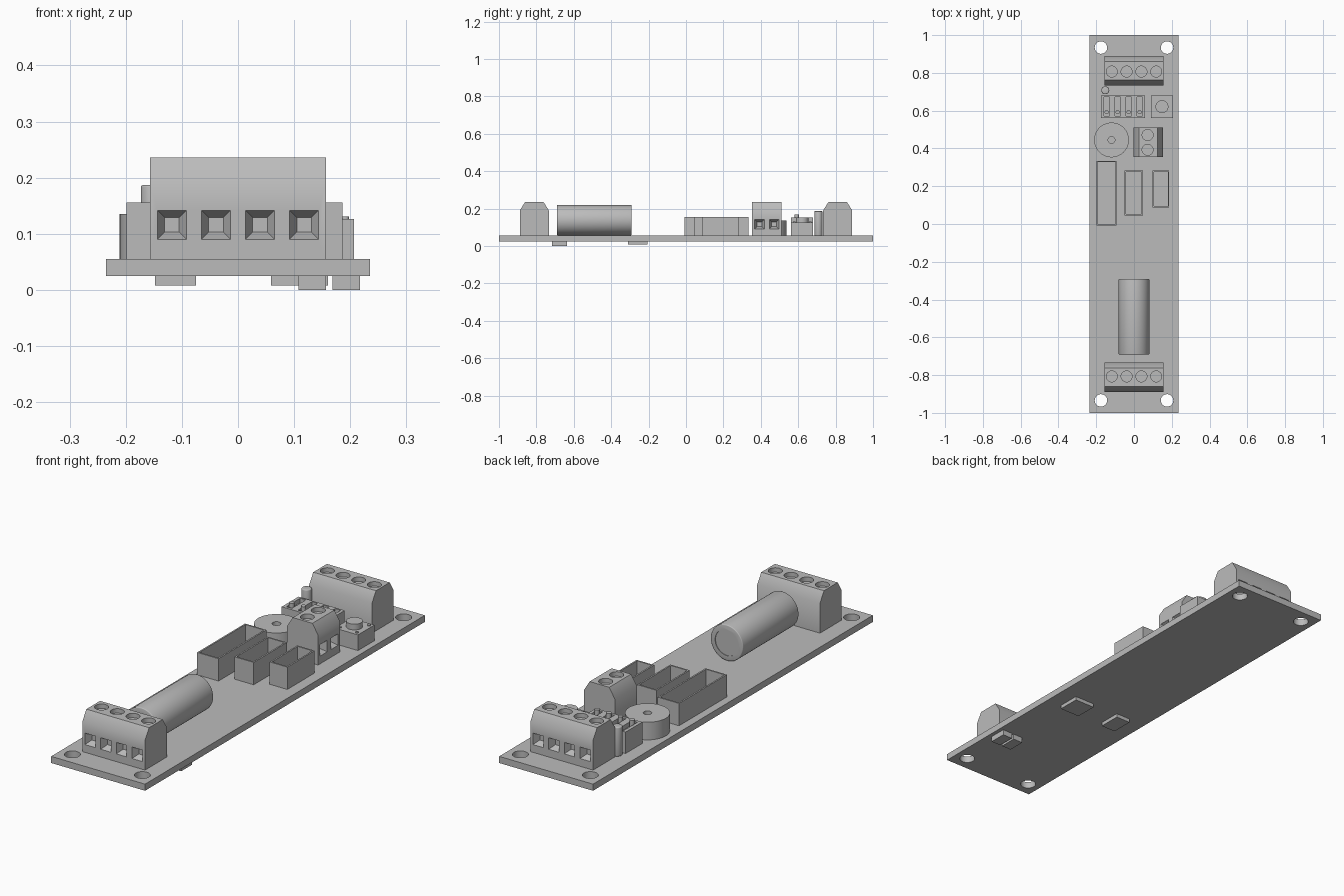
import bpy, bmesh, math
from mathutils import Matrix, Vector

if "Cube" in bpy.data.objects:
    bpy.data.objects.remove(bpy.data.objects["Cube"])

grey = bpy.data.materials.new("plain grey")
grey.use_nodes = True
COLOUR = (0.5, 0.5, 0.5, 1)
grey.diffuse_color = COLOUR
grey.node_tree.nodes["Principled BSDF"].inputs["Base Color"].default_value = COLOUR

BOARD_TOP = 0.055
AXES = {"X": Matrix.Rotation(math.pi / 2, 4, "Y"),
        "Y": Matrix.Rotation(-math.pi / 2, 4, "X"), "Z": Matrix()}


def finish(name, bm):
    bmesh.ops.recalc_face_normals(bm, faces=bm.faces)
    mesh = bpy.data.meshes.new(name)
    bm.to_mesh(mesh)
    bm.free()
    mesh.materials.append(grey)
    ob = bpy.data.objects.new(name, mesh)
    bpy.context.collection.objects.link(ob)
    return ob


def box(name, x, y, z):
    """Box from (low, high) ranges."""
    bm = bmesh.new()
    bmesh.ops.create_cube(bm, size=1)
    for v in bm.verts:
        v.co = [r[0] if c < 0 else r[1] for c, r in zip(v.co, (x, y, z))]
    return finish(name, bm)


def cylinder(name, centre, radius, depth, axis="Z", sides=40, bevel=0):
    bm = bmesh.new()
    bmesh.ops.create_cone(bm, cap_ends=True, segments=sides, radius1=radius, radius2=radius,
                          depth=depth, matrix=Matrix.Translation(centre) @ AXES[axis])
    if bevel:
        rims = [e for e in bm.edges if any(len(f.verts) > 4 for f in e.link_faces)]
        bmesh.ops.bevel(bm, geom=rims, offset=bevel, segments=3, profile=0.5, affect="EDGES")
    return finish(name, bm)


def post(name, x, y, low, high, radius, **kw):
    return cylinder(name, (x, y, (low + high) / 2), radius, high - low, **kw)


def activate(ob):
    bpy.ops.object.select_all(action="DESELECT")
    ob.select_set(True)
    bpy.context.view_layer.objects.active = ob


def cut(ob, cutters):
    """Carve the cutters out of a part, then discard them."""
    for c in cutters:
        c.hide_render = True
        mod = ob.modifiers.new("cut", "BOOLEAN")
        mod.operation, mod.solver, mod.object = "DIFFERENCE", "EXACT", c
        activate(ob)
        bpy.ops.object.modifier_apply(modifier=mod.name)
        bpy.data.objects.remove(c)
    return ob


def smooth(ob):
    activate(ob)
    bpy.ops.object.shade_smooth_by_angle(angle=math.radians(35))


def funnel(x, z, front):
    """Tapered square cutter that narrows into the block."""
    bm = bmesh.new()
    bmesh.ops.create_cone(bm, cap_ends=True, segments=4, radius1=0.026 * 2 ** 0.5,
                          radius2=0.013 * 2 ** 0.5, depth=0.03,
                          matrix=AXES["Y"] @ Matrix.Rotation(math.pi / 4, 4, "Z"))
    bmesh.ops.translate(bm, verts=bm.verts, vec=(x, front + 0.0149, z))
    return finish("funnel_cutter", bm)


def terminal(name, ways, centre, turn):
    """Screw terminal with openings on local -y, turned about z."""
    pitch, half, top = 0.0785, 0.0775, 0.236
    width = ways * pitch / 2
    profile = [(-half, BOARD_TOP), (-half, 0.19), (-0.049, top),
               (0.049, top), (half, 0.19), (half, BOARD_TOP)]
    bm = bmesh.new()
    face = bm.faces.new([bm.verts.new((-width, y, z)) for y, z in profile])
    ext = bmesh.ops.extrude_face_region(bm, geom=[face])["geom"]
    bmesh.ops.translate(bm, vec=(2 * width, 0, 0),
                        verts=[g for g in ext if isinstance(g, bmesh.types.BMVert)])
    block = finish(name, bm)
    for i in range(ways):
        x = (i - (ways - 1) / 2) * pitch
        cut(block, [funnel(x, 0.116, -half),
                    post("screw_cutter", x, 0.004, top - 0.02, top + 0.02, 0.029, sides=32)])
    block.data.transform(Matrix.Translation(Vector((*centre, 0)))
                         @ Matrix.Rotation(math.radians(turn), 4, "Z"))
    smooth(block)


# Circuit board with four mounting holes
board = box("circuit_board", (-0.235, 0.235), (-1, 1), (0.025, BOARD_TOP))
cut(board, [post("hole_cutter", 0.175 * i, 0.934 * j, 0, 0.1, 0.033)
            for i in (-1, 1) for j in (-1, 1)])
smooth(board)

# Screw terminals
terminal("front_terminal", 4, (0, -0.811), 0)
terminal("back_terminal", 4, (0, 0.811), 180)
terminal("side_terminal", 2, (0.076, 0.432), 90)

# Capacitor lying along the board, with shallow recessed ends
cap = cylinder("capacitor", (0, -0.491, 0.138), 0.081, 0.4, "Y", 56, 0.004)
cut(cap, [cylinder("end_cutter", (0, y, 0.138), 0.058, 0.006, "Y") for y in (-0.691, -0.291)])
smooth(cap)

# Buzzer
buzzer = post("buzzer", -0.119, 0.445, BOARD_TOP, 0.135, 0.092, sides=56)
cut(buzzer, [post("sound_hole_cutter", -0.119, 0.445, 0.105, 0.2, 0.018)])
smooth(buzzer)

# Open-topped sockets
WALL = 0.007
for name, x, y in (("long_socket", (-0.199, -0.092), (-0.008, 0.334)),
                   ("middle_socket", (-0.05, 0.047), (0.045, 0.283)),
                   ("short_socket", (0.098, 0.186), (0.087, 0.283))):
    socket = box(name, x, y, (BOARD_TOP, 0.156))
    cut(socket, [box("cavity_cutter", (x[0] + WALL, x[1] - WALL),
                     (y[0] + WALL, y[1] - WALL), (0.065, 0.2))])

# Indicator lamp
smooth(post("indicator_lamp", -0.152, 0.708, BOARD_TOP, 0.187, 0.021, sides=32, bevel=0.004))

# Switch bank: four slots, each with a small lever
bank = box("switch_bank", (-0.174, 0.058), (0.561, 0.68), (BOARD_TOP, 0.152))
for i in range(4):
    x = -0.145 + 0.0583 * i
    cut(bank, [box("slot_cutter", (x - 0.014, x + 0.014), (0.573, 0.672), (0.132, 0.2))])
    smooth(post("switch_lever", x, 0.592, 0.13, 0.168, 0.011, sides=24))

# Push button with corner studs
box("button_body", (0.09, 0.207), (0.562, 0.68), (BOARD_TOP, 0.126))
smooth(post("button_cap", 0.148, 0.621, 0.126, 0.152, 0.034))
for i in (-1, 1):
    for j in (-1, 1):
        smooth(post("button_stud", 0.148 + 0.043 * i, 0.621 + 0.043 * j, 0.126, 0.131,
                    0.007, sides=16))

# Chips on the underside
box("left_chip", (0.059, 0.16), (-0.31, -0.207), (0.008, 0.025))
box("right_chip", (-0.148, -0.075), (-0.31, -0.207), (0.008, 0.025))
for x in (0.108, 0.168):
    box("small_chip", (x, x + 0.049), (-0.717, -0.637), (0, 0.025))
